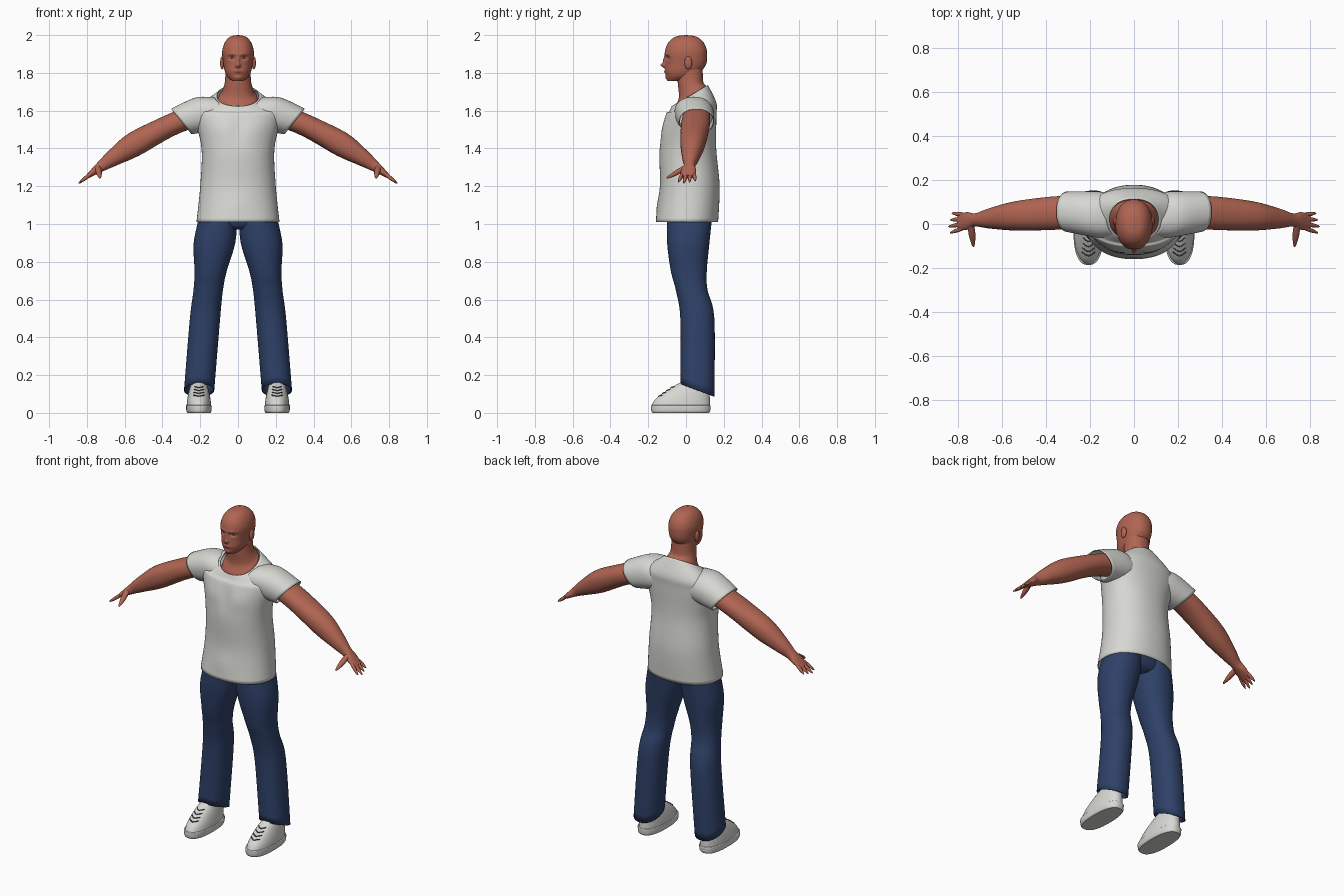
import bpy
import bmesh
from math import sin, cos, tau, exp, radians
from mathutils import Vector, Matrix

cube = bpy.data.objects.get("Cube")
if cube:
    bpy.data.objects.remove(cube)


def material(name, red, green, blue):
    mat = bpy.data.materials.new(name)
    mat.use_nodes = True
    colour = (red, green, blue, 1)
    mat.diffuse_color = colour
    shader = mat.node_tree.nodes["Principled BSDF"]
    shader.inputs["Base Color"].default_value = colour
    shader.inputs["Roughness"].default_value = .8
    return mat


SKIN = material("skin", .44, .13, .085)
LIP = material("lip", .3, .08, .06)
WHITE = material("off_white", .68, .68, .65)
DENIM = material("blue_denim", .028, .053, .14)
DARK = material("dark_grey", .08, .07, .07)

X, Y, Z = Vector((1, 0, 0)), Vector((0, 1, 0)), Vector((0, 0, 1))
ACROSS_ARM = Vector((.5, 0, .86))


def finish(name, bm, mat, mirror):
    """Turn a bmesh into a smooth object, mirrored in x when mirror is negative."""
    bm.transform(Matrix.Diagonal((mirror, 1, 1, 1)))
    bmesh.ops.recalc_face_normals(bm, faces=bm.faces)
    mesh = bpy.data.meshes.new(name)
    bm.to_mesh(mesh)
    bm.free()
    mesh.materials.append(mat)
    ob = bpy.data.objects.new(name, mesh)
    bpy.context.collection.objects.link(ob)
    for other in bpy.context.selected_objects:
        other.select_set(False)
    ob.select_set(True)
    bpy.context.view_layer.objects.active = ob
    bpy.ops.object.shade_smooth_by_angle(angle=radians(50))
    return ob


def smooth_rows(rows, steps):
    """Catmull-Rom interpolation between the given sections."""
    out = []
    last = len(rows) - 1
    for i in range(last):
        before, start, end, after = (rows[max(0, min(last, i + k))] for k in (-1, 0, 1, 2))
        for j in range(steps):
            t = j / steps
            out.append([q + t / 2 * (r - p + t * (2 * p - 5 * q + 4 * r - s + t * (3 * (q - r) + s - p)))
                        for p, q, r, s in zip(before, start, end, after)])
    return out + [rows[last]]


def loft(name, rows, mat, u=X, v=Y, power=2.2, sides=48, steps=6, cloth=False, mirror=1):
    """Rows hold x, y, z, radius along u, radius along v and the tilt; cloth is an open tube."""
    bm = bmesh.new()
    rings = []
    for x, y, z, radius_u, radius_v, tilt in smooth_rows(rows, steps):
        ring = []
        for k in range(sides):
            c, s = cos(tau * k / sides), sin(tau * k / sides)
            rounding = (abs(c) ** power + abs(s) ** power) ** (-1 / power)
            offset = (u * radius_u * c + (v * radius_v + Z * tilt) * s) * rounding
            ring.append(bm.verts.new(Vector((x, y, z)) + offset))
        rings.append(ring)
    for lower, upper in zip(rings, rings[1:]):
        for k in range(sides):
            bm.faces.new((lower[k - 1], lower[k], upper[k], upper[k - 1]))
    if not cloth:
        bm.faces.new(rings[0])
        bm.faces.new(rings[-1])
    ob = finish(name, bm, mat, mirror)
    if cloth:
        solid = ob.modifiers.new("cloth", "SOLIDIFY")
        solid.thickness = .005
        solid.offset = -1
    return ob


def stack(rows, x_at=lambda z: 0):
    """Horizontal sections given as height, depth, half width, half depth and optional tilt."""
    return [(x_at(z), y, z, wide, deep, sum(tilt)) for z, y, wide, deep, *tilt in rows]


def ball(name, centre, size, mat, mirror):
    bm = bmesh.new()
    bmesh.ops.create_uvsphere(bm, u_segments=20, v_segments=12, radius=1)
    bm.transform(Matrix.Translation(centre) @ Matrix.Diagonal((*size, 1)))
    return finish(name, bm, mat, mirror)


def sculpt(ob, bumps):
    """Push the front of a mesh in or out with soft symmetrical bumps."""
    for vert in ob.data.vertices:
        if vert.co.y < -.04:
            x, z = abs(vert.co.x), vert.co.z
            vert.co.y += sum(depth * exp(-((x - bx) / wide) ** 2 - ((z - bz) / tall) ** 2)
                             for bx, bz, wide, tall, depth in bumps.values())


def finger(name, start, end, radius, u, v, mirror):
    """Straight tapering finger with a rounded tip."""
    rows = []
    for t in (0, .5, .9, 1):
        r = radius * (1.1 - t ** 5)
        rows.append((*Vector(start).lerp(end, t), r, r, 0))
    loft(name, rows, SKIN, u, v, sides=12, mirror=mirror)


def arm_point(x, shift=0):
    """Centre line of the arm, sinking and curving forward towards the hand."""
    return Vector((x, .06 - .08 * x * x + shift, 1.64 - .2 * x - .36 * x * x))


def shoe_section(t):
    """Shoe upper from the sole at 0 to the ankle at 1."""
    k = t ** 1.5
    return (.04 + .12 * t, .07 * k - .027, .065 - .025 * k, .155 - .08 * k)


def leg_x(z):
    return .11 + .1 * (1 - abs(z) ** 1.5)


def shoe_x(z):
    return .207


# Head: jaw sections, then a domed crown
jaw = [(1.757, -.06, .03, .035), (1.78, -.03, .056, .073), (1.81, -.014, .07, .096), (1.85, 0, .078, .108)]
crown = []
for k in range(6):
    turn = tau / 4 * k / 5
    size = max(cos(turn), .01) ** .8
    crown.append((1.9 + .1 * sin(turn), 0, .084 * size, .112 * size))
head = loft("head", stack(jaw + crown), SKIN, sides=80, steps=9)
sculpt(head, {
    "nose_tip": (0, 1.84, .012, .012, -.025),
    "nose_bridge": (0, 1.865, .008, .02, -.012),
    "eye_socket": (.033, 1.88, .016, .01, .015),
    "brow": (.03, 1.9, .025, .008, -.005),
    "lips": (0, 1.806, .02, .008, -.006),
    "chin": (0, 1.773, .02, .012, -.008),
})
head.data.materials.append(LIP)
for face in head.data.polygons:
    x, y, z = face.center
    if y < -.08 and abs(x) / .025 + abs(z - 1.806) / .01 < 1:
        face.material_index = 1

# Neck and upper chest
loft("neck", stack([(1.55, .02, .13, .09), (1.66, .027, .105, .085, .045), (1.7, .035, .085, .073, .03),
                    (1.75, .024, .07, .068), (1.82, .02, .066, .068)]), SKIN)

# Shirt body with a scooped, tilted collar
shirt = loft("shirt_body", stack([(1.01, .005, .22, .165), (1.2, .02, .2, .158), (1.4, .01, .193, .15),
                                  (1.57, .025, .23, .136), (1.62, .035, .21, .125, .025),
                                  (1.68, .02, .112, .096, .056)]), WHITE, sides=64, cloth=True)
sculpt(shirt, {
    "chest": (.09, 1.5, .06, .05, -.008),
    "breastbone": (0, 1.5, .025, .08, .006),
    "belly": (0, 1.1, .06, .05, -.006),
})

# Hips under the shirt
loft("trouser_hips", stack([(.97, .02, .06, .07), (1, .02, .18, .1), (1.1, .02, .19, .12)]), DENIM)

for side, mirror in (("left", 1), ("right", -1)):
    # Ear and eye
    ball(side + "_ear", (.084, .012, 1.853), (.011, .02, .034), SKIN, mirror)
    ball(side + "_eye", (.033, -.08, 1.88), (.013, .013, .008), WHITE, mirror)
    ball(side + "_iris", (.033, -.092, 1.88), (.005, .003, .005), DARK, mirror)

    # Short sleeve
    sleeve = [(.07, .035, 1.6, .09, .09, 0), (.16, .043, 1.585, .104, .106, 0), (.3, .056, 1.543, .092, .086, 0)]
    loft(side + "_sleeve", sleeve, WHITE, Y, Vector((.62, 0, .79)), cloth=True, mirror=mirror)

    # Arm narrowing to the wrist and flattening into the palm
    widths = [(.2, .07, .07), (.3, .075, .06), (.4, .075, .06), (.55, .065, .065),
              (.66, .045, .045), (.72, .03, .03), (.76, .04, .02), (.8, .035, .01)]
    loft(side + "_arm", [(*arm_point(x), deep, tall, 0) for x, deep, tall in widths],
         SKIN, Y, ACROSS_ARM, mirror=mirror)

    # Fingers and thumb
    for i, name in enumerate(("index", "middle", "ring", "little")):
        shift = .021 * (i - 1.5)
        reach = .065 - .008 * abs(i - 1)
        finger(f"{side}_{name}_finger", arm_point(.78, shift), arm_point(.78 + reach, shift * 1.4),
               .009, Y, ACROSS_ARM, mirror)
    finger(side + "_thumb", (.742, 0, 1.3), (.73, -.104, 1.243), .014, X, Z, mirror)

    # Trouser leg
    leg = [(.12, .06, .08, .09, -.033), (.5, .06, .08, .09), (.65, .03, .078, .084),
           (.75, .015, .085, .095), (.9, .012, .11, .112), (1.05, .02, .1, .12)]
    loft(side + "_trouser_leg", stack(leg, leg_x), DENIM, cloth=True, mirror=mirror)

    # Shoe sole and upper
    sole = [(z, -.028, .068 - inset, .158 - inset) for z, inset in ((0, .008), (.01, .002), (.036, 0), (.041, .004))]
    loft(side + "_shoe_sole", stack(sole, shoe_x), WHITE, power=2.5, mirror=mirror)
    upper = [shoe_section(k / 5) for k in range(6)]
    loft(side + "_shoe_upper", stack(upper, shoe_x), WHITE, mirror=mirror)

    # Laces crossing the instep
    for i in range(4):
        z, y, wide, deep = shoe_section(.4 + i / 8)
        front = y - deep
        for way, label in ((1, "over"), (-1, "under")):
            path = [(k * way * wide / 2, front + .016 * abs(k), z + .006 * k) for k in (-1, 0, 1)]
            loft(f"{side}_lace_{label}_{i}", [(shoe_x(z) + x, py, pz, .003, .003, 0) for x, py, pz in path],
                 DARK, Y, Z, sides=8, mirror=mirror)
